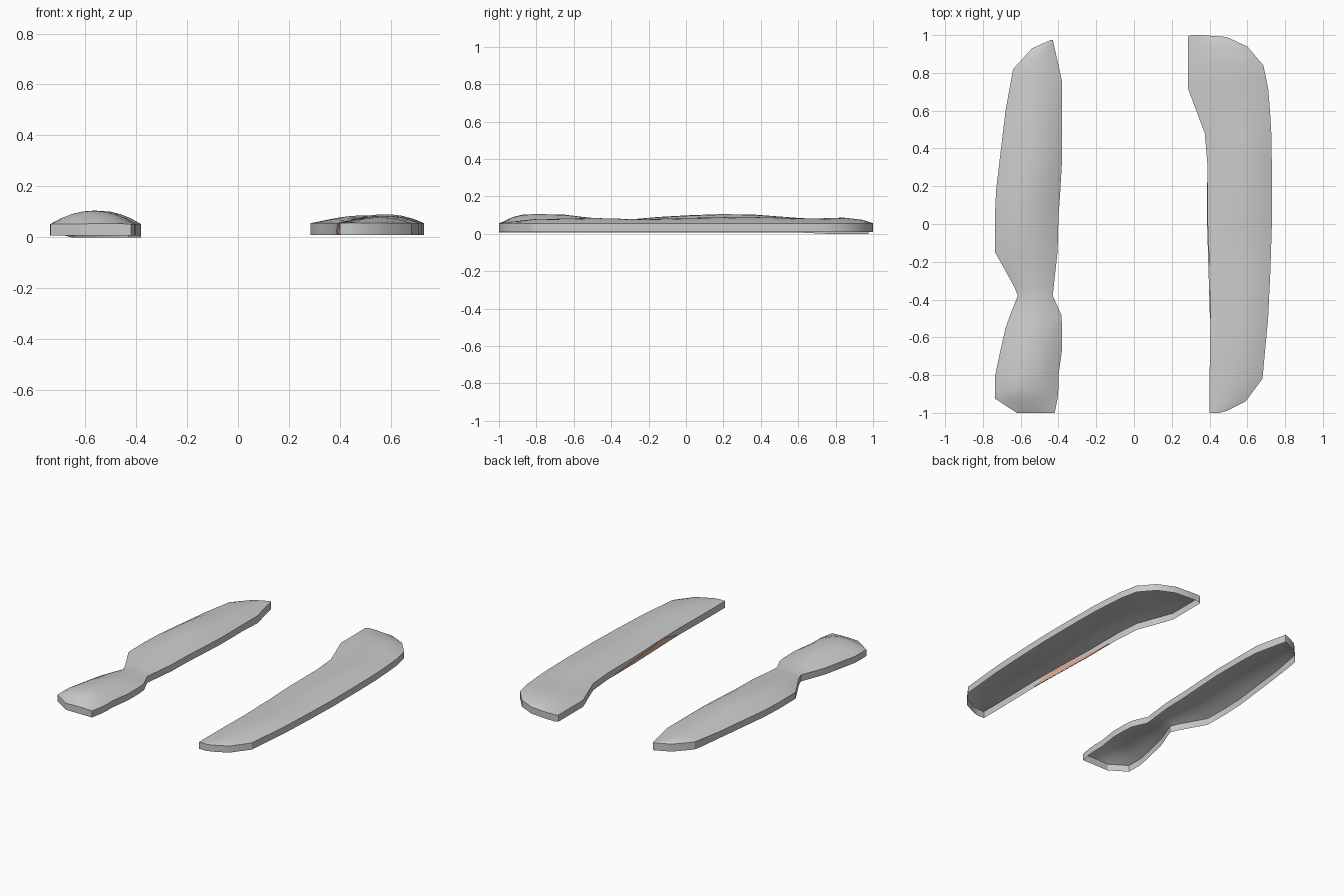
import bpy
import bmesh
import math

cube = bpy.data.objects.get("Cube")
if cube:
    bpy.data.objects.remove(cube, do_unlink=True)


def make_material(name, rgb):
    mat = bpy.data.materials.new(name)
    mat.use_nodes = True
    mat.diffuse_color = (*rgb, 1)
    mat.node_tree.nodes["Principled BSDF"].inputs["Base Color"].default_value = (*rgb, 1)
    return mat


grey = make_material("light grey", (0.6, 0.6, 0.6))
peach = make_material("peach", (0.78, 0.42, 0.31))


def make_object(name, bm, mat):
    mesh = bpy.data.meshes.new(name)
    bm.to_mesh(mesh)
    bm.free()
    mesh.materials.append(mat)
    obj = bpy.data.objects.new(name, mesh)
    bpy.context.collection.objects.link(obj)
    return obj


def domed_shell(name, rows, rim, base_at, peak, steps=8):
    """Open-bottomed shell lofted through rows of (y, x_min, x_max, crest)."""
    bm = bmesh.new()
    power = math.log(0.5) / math.log(peak)
    loops = []
    for y, x0, x1, crest in rows:
        base = base_at(y)
        loop = [bm.verts.new((x0, y, base))]
        for i in range(steps + 1):
            u = i / steps
            dome = 1 - (2 * u ** power - 1) ** 2
            loop.append(bm.verts.new((x0 + (x1 - x0) * u, y, rim + (crest - rim) * dome)))
        loop.append(bm.verts.new((x1, y, base)))
        loops.append(loop)
    for a, b in zip(loops, loops[1:]):
        for i in range(len(a) - 1):
            bm.faces.new((a[i], a[i + 1], b[i + 1], b[i]))
    # end walls
    bm.faces.new(loops[0])
    bm.faces.new(loops[-1])
    bmesh.ops.recalc_face_normals(bm, faces=bm.faces)
    if sum(f.normal.z * f.calc_area() for f in bm.faces) < 0:
        bmesh.ops.reverse_faces(bm, faces=bm.faces)
    obj = make_object(name, bm, grey)
    bpy.ops.object.select_all(action="DESELECT")
    obj.select_set(True)
    bpy.context.view_layer.objects.active = obj
    bpy.ops.object.shade_smooth_by_angle(angle=math.radians(30))


# Waisted strip on the -x side
domed_shell("waisted_strip", [
    (-1.0, -0.62, -0.42, 0.055),
    (-0.925, -0.735, -0.405, 0.09),
    (-0.87, -0.737, -0.4, 0.104),
    (-0.8, -0.735, -0.4, 0.105),
    (-0.66, -0.705, -0.38, 0.104),
    (-0.55, -0.68, -0.38, 0.09),
    (-0.48, -0.655, -0.385, 0.083),
    (-0.38, -0.615, -0.43, 0.073),
    (-0.33, -0.635, -0.425, 0.074),
    (-0.15, -0.735, -0.405, 0.09),
    (0.03, -0.737, -0.4, 0.1),
    (0.18, -0.73, -0.39, 0.105),
    (0.35, -0.71, -0.38, 0.104),
    (0.6, -0.68, -0.38, 0.085),
    (0.75, -0.653, -0.38, 0.077),
    (0.82, -0.64, -0.395, 0.073),
    (0.93, -0.54, -0.42, 0.062),
    (0.975, -0.44, -0.43, 0.055),
], 0.052, lambda y: 0.0 if y > 0.6 else 0.007, 0.5)

# Long strip with a widened back end on the +x side
domed_shell("long_strip", [
    (-1.0, 0.4, 0.45, 0.057),
    (-0.99, 0.4, 0.49, 0.058),
    (-0.94, 0.4, 0.59, 0.064),
    (-0.82, 0.4, 0.68, 0.078),
    (-0.5, 0.405, 0.71, 0.085),
    (-0.25, 0.4, 0.722, 0.078),
    (0.0, 0.39, 0.73, 0.085),
    (0.3, 0.39, 0.73, 0.091),
    (0.48, 0.375, 0.727, 0.087),
    (0.6, 0.33, 0.72, 0.082),
    (0.72, 0.285, 0.71, 0.083),
    (0.84, 0.285, 0.685, 0.087),
    (0.94, 0.285, 0.6, 0.076),
    (0.99, 0.285, 0.49, 0.06),
    (1.0, 0.3, 0.36, 0.057),
], 0.056, lambda y: 0.01, 0.55)

# Thin tapered sliver along the inner wall of the long strip
bm = bmesh.new()
sides = []
for dx in (-0.003, 0.003):
    outline = [(-0.5, 0.013), (0.0, 0.013), (0.22, 0.016), (0.0, 0.036), (-0.33, 0.054)]
    sides.append([bm.verts.new((0.39 - 0.03 * min(y, 0) + dx, y, z)) for y, z in outline])
bm.faces.new(sides[0])
bm.faces.new(sides[1])
for i in range(len(outline)):
    j = (i + 1) % len(outline)
    bm.faces.new((sides[0][i], sides[0][j], sides[1][j], sides[1][i]))
bmesh.ops.recalc_face_normals(bm, faces=bm.faces)
make_object("wall_sliver", bm, peach)
